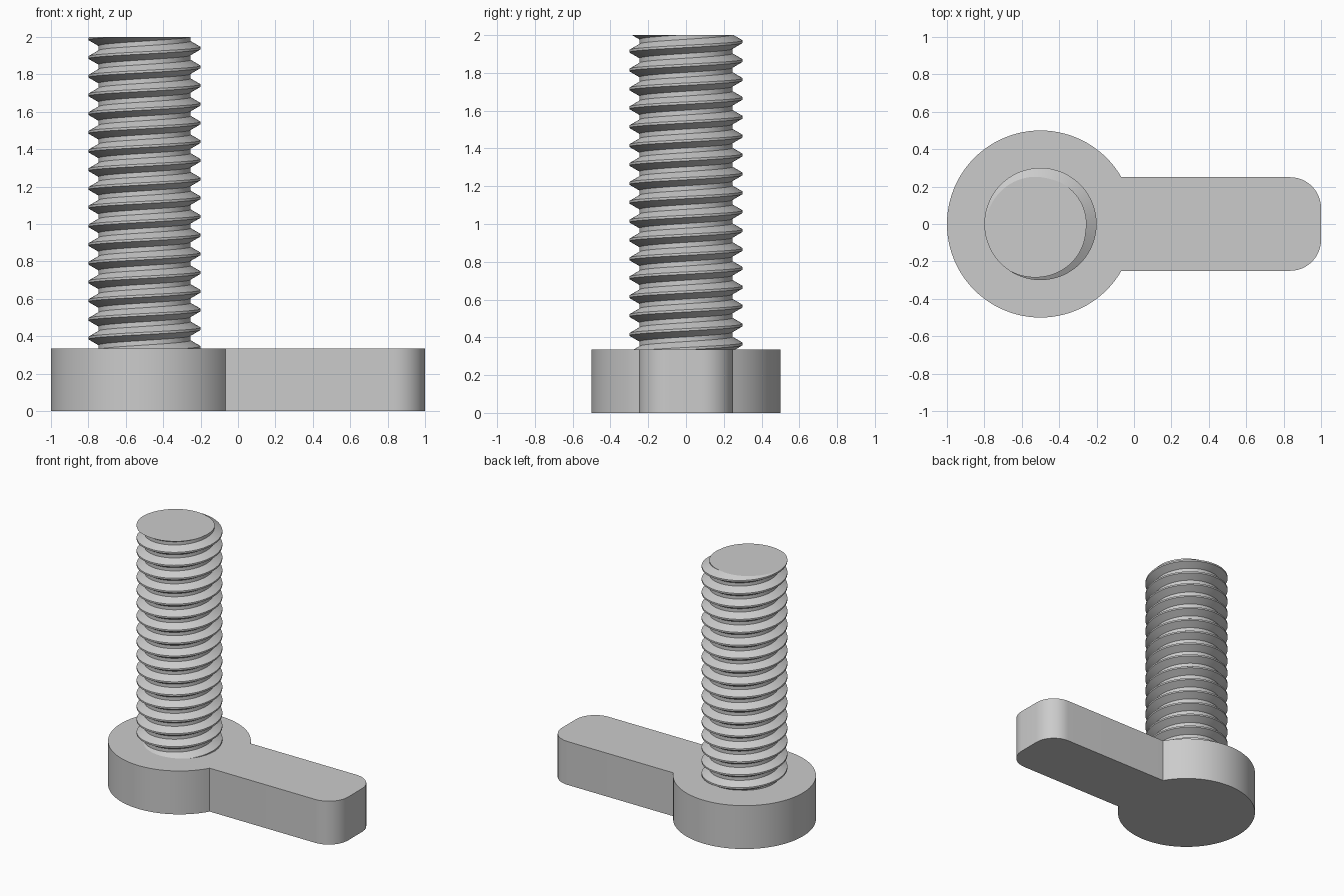
import bpy, bmesh
from math import sin, cos, pi, radians, asin

cube = bpy.data.objects.get("Cube")
if cube:
    bpy.data.objects.remove(cube, do_unlink=True)

grey = bpy.data.materials.new("plain grey")
grey.use_nodes = True
COLOUR = (0.6, 0.6, 0.6, 1)
grey.diffuse_color = COLOUR
grey.node_tree.nodes["Principled BSDF"].inputs["Base Color"].default_value = COLOUR

AXIS_X = -0.5       # centre of the head and the screw
HEAD_TOP = 0.335
TOP = 2.0


def finish(bm, name):
    """Turn a bmesh into a smooth object with crisp edges."""
    bmesh.ops.recalc_face_normals(bm, faces=bm.faces)
    mesh = bpy.data.meshes.new(name)
    bm.to_mesh(mesh)
    bm.free()
    mesh.materials.append(grey)
    obj = bpy.data.objects.new(name, mesh)
    bpy.context.collection.objects.link(obj)
    bpy.ops.object.select_all(action='DESELECT')
    obj.select_set(True)
    bpy.context.view_layer.objects.active = obj
    bpy.ops.object.shade_smooth_by_angle(angle=radians(20))


def arc(cx, cy, radius, start, end, steps):
    angles = [start + (end - start) * i / steps for i in range(steps + 1)]
    return [(cx + radius * cos(a), cy + radius * sin(a)) for a in angles]


# Round head with a lever arm, extruded from one outline
HEAD_R, ARM_HALF, CORNER = 0.5, 0.25, 0.165
join = asin(ARM_HALF / HEAD_R)
outline = arc(AXIS_X, 0, HEAD_R, join, 2 * pi - join, 80)
outline += arc(1 - CORNER, CORNER - ARM_HALF, CORNER, -pi / 2, 0, 12)
outline += arc(1 - CORNER, ARM_HALF - CORNER, CORNER, 0, pi / 2, 12)
bm = bmesh.new()
base = bm.faces.new([bm.verts.new((x, y, 0)) for x, y in outline])
raised = bmesh.ops.extrude_face_region(bm, geom=[base], use_keep_orig=True)["geom"]
bmesh.ops.translate(bm, vec=(0, 0, HEAD_TOP),
                    verts=[v for v in raised if isinstance(v, bmesh.types.BMVert)])
finish(bm, "lever_head")

# Threaded shaft: a right-handed helical sweep of a truncated V profile
PITCH, CREST_R, ROOT_R = 0.1, 0.3, 0.246
STEPS, TURNS = 96, 21
PHASE = radians(215)    # direction in which the crest meets the top
profile = [(-1 / 16, CREST_R), (1 / 16, CREST_R), (3 / 8, ROOT_R), (5 / 8, ROOT_R)]
bm = bmesh.new()
rows = []
for i in range(STEPS * TURNS):
    turn = i / STEPS
    a = PHASE + 2 * pi * turn
    z = TOP + PITCH * (turn - TURNS + 2)
    rows.append([bm.verts.new((AXIS_X + r * cos(a), r * sin(a), z + PITCH * dz))
                 for dz, r in profile])
for i in range(STEPS * (TURNS - 1) - 1):
    # The strip closes onto the first profile point of the next turn
    here = rows[i] + [rows[i + STEPS][0]]
    ahead = rows[i + 1] + [rows[i + 1 + STEPS][0]]
    for j in range(4):
        bm.faces.new((here[j], ahead[j], ahead[j + 1], here[j + 1]))

# Trim both ends flat and cap them; the lower end sits inside the head
for height, direction in ((TOP, 1), (HEAD_TOP - 0.05, -1)):
    cut = bmesh.ops.bisect_plane(
        bm, geom=bm.verts[:] + bm.edges[:] + bm.faces[:], dist=1e-6,
        plane_co=(0, 0, height), plane_no=(0, 0, direction), clear_outer=True)
    rim = [e for e in cut["geom_cut"] if isinstance(e, bmesh.types.BMEdge)]
    bmesh.ops.edgeloop_fill(bm, edges=rim)
bmesh.ops.delete(bm, geom=[v for v in bm.verts if not v.link_faces], context='VERTS')
finish(bm, "threaded_shaft")
